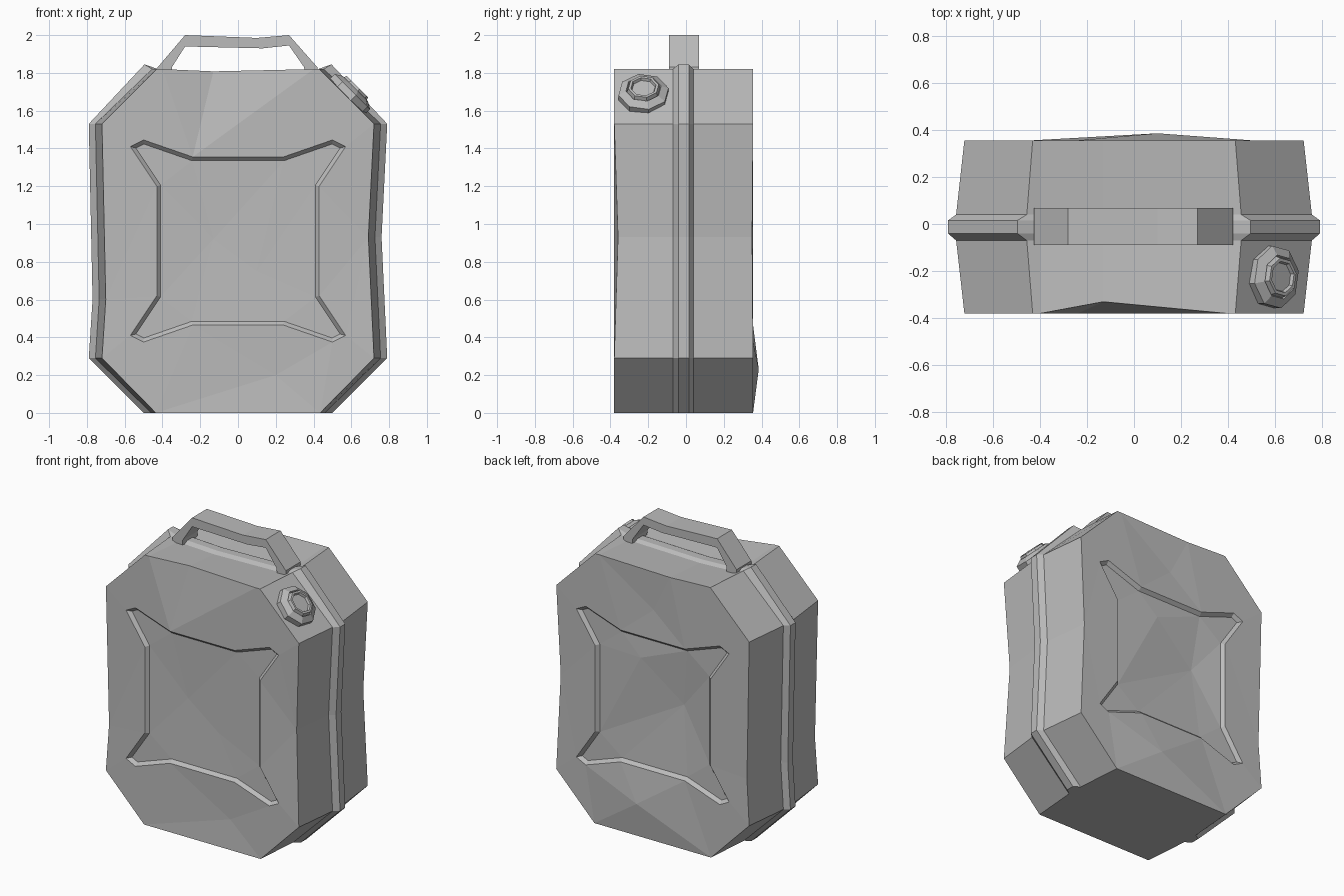
import bpy
import bmesh
from math import cos, sin, pi
from mathutils import Vector, Matrix
from mathutils.geometry import delaunay_2d_cdt

if "Cube" in bpy.data.objects:
    bpy.data.objects.remove(bpy.data.objects["Cube"])

grey = bpy.data.materials.new("plain grey")
grey.use_nodes = True
grey.diffuse_color = (0.5, 0.5, 0.5, 1)
grey.node_tree.nodes["Principled BSDF"].inputs["Base Color"].default_value = (0.5, 0.5, 0.5, 1)


def finish(bm, name):
    bmesh.ops.remove_doubles(bm, verts=bm.verts, dist=0.0005)
    bmesh.ops.recalc_face_normals(bm, faces=bm.faces)
    mesh = bpy.data.meshes.new(name)
    bm.to_mesh(mesh)
    bm.free()
    mesh.materials.append(grey)
    obj = bpy.data.objects.new(name, mesh)
    bpy.context.collection.objects.link(obj)
    return obj


def outline(side, corner, top, notch):
    """Chamfered can outline (x, z), counter-clockwise from the bottom left."""
    return [(-corner, 0), (corner, 0), (side, 0.29), (side - 0.03, 0.93), (side, 1.53),
            (corner - 0.005, top), (0.4, notch), (-0.13, notch - 0.012), (-0.4, notch),
            (0.005 - corner, top), (-side, 1.53), (0.02 - side, 0.6), (-side, 0.29)]


shell = outline(0.72, 0.435, 1.82, 1.82)
seam = outline(0.755, 0.46, 1.82, 1.798)
rim = outline(0.79, 0.5, 1.845, 1.812)

# Recessed panel outline, mirrored from one quarter
quarter = [(0.43, 0.29), (0.57, 0.5), (0.5, 0.535), (0.24, 0.445)]
half = quarter + [(-x, z) for x, z in reversed(quarter)]
panel = [Vector((x, z + 0.91)) for x, z in half]
panel += [Vector((x, 0.91 - z)) for x, z in [(-a, b) for a, b in quarter] + quarter[::-1]]


def inset(points, d):
    result = []
    for i, p in enumerate(points):
        a = (p - points[i - 1]).normalized()
        b = (points[(i + 1) % len(points)] - p).normalized()
        n = Vector((-a.y - b.y, a.x + b.x)).normalized()
        result.append(p + n * d / max(0.6, n.dot(Vector((-a.y, a.x)))))
    return result


def cover(bm, y, inward, edge_depth, dents):
    """Large pressed wall: outer edge, sunken panel and a few dents."""
    pts, depth, edges = [], [], []
    for ring, depths in ((shell, edge_depth), (panel, {}), (inset(panel, 0.02), None)):
        n, s = len(ring), len(pts)
        pts += [Vector(p) for p in ring]
        depth += [0.022 if depths is None else depths.get(i, 0) for i in range(n)]
        edges += [(s + i, s + (i + 1) % n) for i in range(n)]
    for x, z, d in dents:
        pts.append(Vector((x, z)))
        depth.append(d)
    co, _, faces, orig, _, _ = delaunay_2d_cdt(pts, edges, [], 1, 1e-5)
    verts = [bm.verts.new((c.x, y + inward * depth[o[0]], c.y)) for c, o in zip(co, orig)]
    for f in faces:
        bm.faces.new([verts[i] for i in f])


# Can body: lofted side wall with the raised seam, closed by two covers
bm = bmesh.new()
front_edge = {3: 0.02, 7: 0.05, 11: 0.005}
back_edge = {3: 0.005, 11: 0.005}
sections = [(shell, -0.38, front_edge, 1), (seam, -0.07, {}, 1), (rim, -0.04, {}, 1),
            (rim, 0.015, {}, 1), (seam, 0.04, {}, 1), (shell, 0.355, back_edge, -1)]
rings = [[bm.verts.new((x, y + s * d.get(i, 0), z)) for i, (x, z) in enumerate(ring)]
         for ring, y, d, s in sections]
for a, b in zip(rings, rings[1:]):
    for i in range(len(a)):
        j = (i + 1) % len(a)
        bm.faces.new((a[i], a[j], b[j], b[i]))
cover(bm, -0.38, 1, front_edge,
      [(0, 1.53, 0), (-0.13, 0.92, 0.035), (0.2, 0.2, 0.012), (0.1, 0.75, 0.03)])
cover(bm, 0.355, -1, back_edge,
      [(0.1, 0.23, -0.03), (-0.2, 0.95, 0.05), (0.1, 1.2, 0.015), (0, 1.55, 0.01)])
finish(bm, "can_body")

# Carrying handle: bent strap extruded across the top
bm = bmesh.new()
strap = [(-0.425, 1.785), (-0.425, 1.83), (-0.28, 2), (0.1, 1.985), (0.27, 2), (0.42, 1.83),
         (0.42, 1.785), (0.355, 1.785), (0.35, 1.83), (0.27, 1.945), (0.13, 1.93),
         (-0.28, 1.94), (-0.35, 1.83), (-0.35, 1.785)]
ends = [[bm.verts.new((x, y, z)) for x, z in strap] for y in (-0.09, 0.068)]
for end in ends:
    bm.faces.new(end)
for i in range(len(strap)):
    bm.faces.new((ends[0][i - 1], ends[0][i], ends[1][i], ends[1][i - 1]))
finish(bm, "handle")

# Filler cap: eight-sided stepped disc on the sloping shoulder
bm = bmesh.new()
steps = [(0.135, -0.02), (0.135, 0.022), (0.095, 0.045), (0.09, 0.035),
         (0.082, 0.06), (0.068, 0.06), (0.062, 0.045)]
place = Matrix.Translation((0.59, -0.225, 1.685)) @ Matrix.Rotation(pi / 4, 4, 'Y')
cap = [[bm.verts.new(place @ Vector((r * cos(k * pi / 4 + 0.2), r * sin(k * pi / 4 + 0.2), h)))
        for k in range(8)] for r, h in steps]
for a, b in zip(cap, cap[1:]):
    for k in range(8):
        bm.faces.new((a[k - 1], a[k], b[k], b[k - 1]))
bm.faces.new(cap[0])
bm.faces.new(cap[-1])
finish(bm, "filler_cap")
